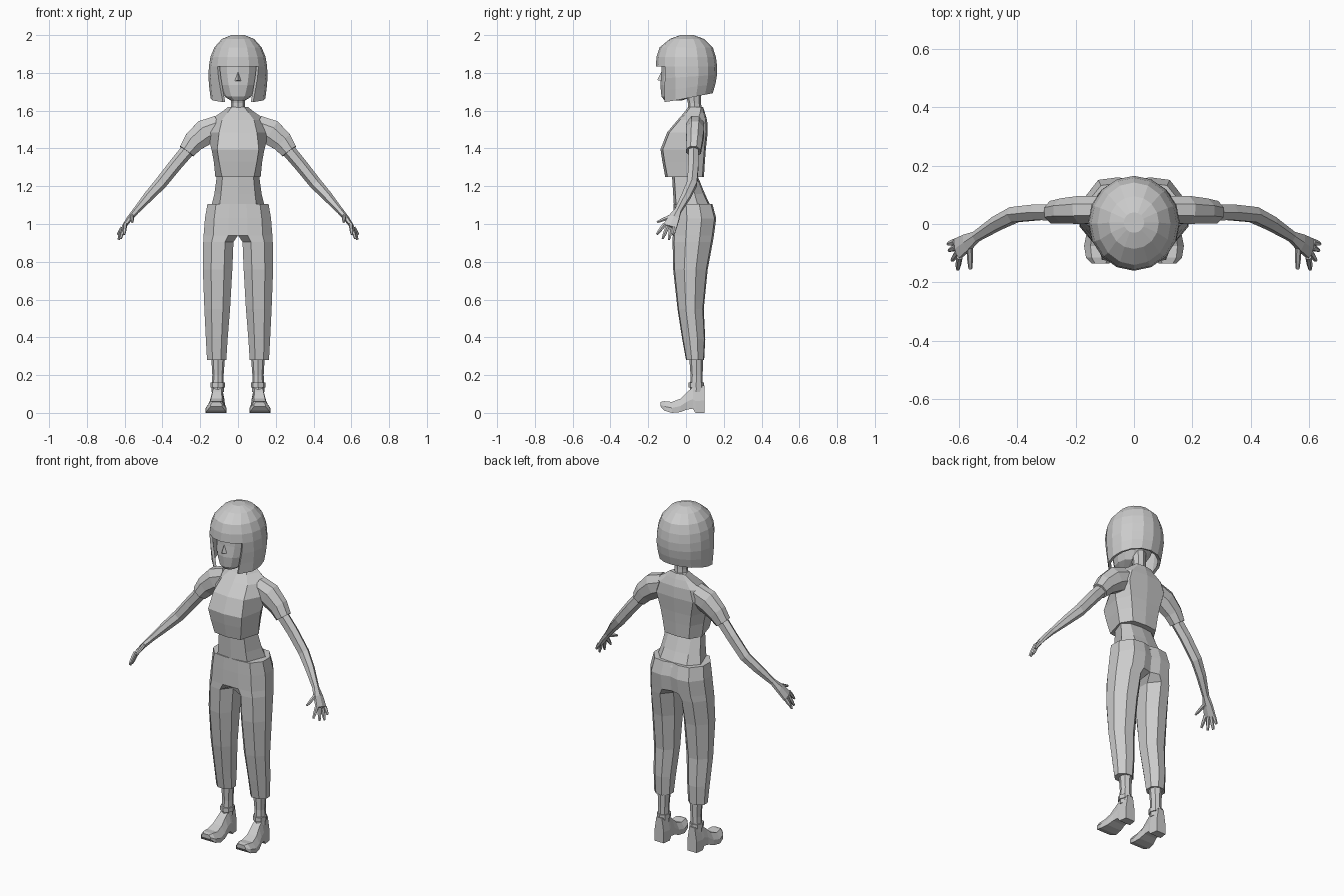
import bpy, bmesh, math
from mathutils import Vector

if "Cube" in bpy.data.objects:
    bpy.data.objects.remove(bpy.data.objects["Cube"])

grey = bpy.data.materials.new("plain grey")
grey.diffuse_color = (0.6, 0.6, 0.6, 1)
grey.use_nodes = True
grey.node_tree.nodes["Principled BSDF"].inputs["Base Color"].default_value = grey.diffuse_color


def finish(name, bm, mirror=False):
    bmesh.ops.recalc_face_normals(bm, faces=bm.faces)
    me = bpy.data.meshes.new(name)
    bm.to_mesh(me)
    bm.free()
    me.materials.append(grey)
    ob = bpy.data.objects.new(name, me)
    bpy.context.collection.objects.link(ob)
    if mirror:
        ob.modifiers.new("mirror", 'MIRROR').use_clip = True
    return ob


def loft(name, rings, mirror=False, caps=True, skip=None):
    """Skin a list of equal point rings; skip(ring, side) leaves a face out."""
    bm = bmesh.new()
    vs = [[bm.verts.new(p) for p in r] for r in rings]
    n = len(rings[0])
    for i in range(len(vs) - 1):
        for j in range(n):
            if skip and skip(i, j):
                continue
            k = (j + 1) % n
            bm.faces.new((vs[i][j], vs[i][k], vs[i + 1][k], vs[i + 1][j]))
    if caps:
        bm.faces.new(vs[0])
        bm.faces.new(vs[-1])
    return finish(name, bm, mirror)


def body_ring(z, f, b, wf, wm, wb):
    """Eight sided torso section: front, back, and widths at front, middle, back."""
    m = (f + b) / 2 + 0.03
    half = [(wf, f + 0.012), (wm, m), (wb, b - 0.008)]
    pts = [(0, f)] + half + [(0, b)] + [(-x, y) for x, y in reversed(half)]
    return [(x, y, z) for x, y in pts]


def oval(z, f, b, w, n, cx=0):
    c, r = (f + b) / 2, (b - f) / 2
    return [(cx + w * math.sin(2 * math.pi * k / n),
             c - r * math.cos(2 * math.pi * k / n), z) for k in range(n)]


def tube(name, path, n=6):
    """Mirrored limb: path entries are (centre, thickness, depth)."""
    pts = [Vector(p[0]) for p in path]
    rings = []
    for i, (c, a, b) in enumerate(path):
        t = (pts[min(i + 1, len(pts) - 1)] - pts[max(i - 1, 0)]).normalized()
        u = Vector((0, 1, 0))
        u = (u - t * u.dot(t)).normalized()
        v = t.cross(u)
        rings.append([pts[i] + u * b * math.cos(2 * math.pi * (k + .5) / n)
                      + v * a * math.sin(2 * math.pi * (k + .5) / n) * 1.1
                      for k in range(n)])
    return loft(name, rings, mirror=True)


# Shirt, waist and neck
loft("shirt", [body_ring(*r) for r in (
    (1.25, -.11, .095, .085, .12, .08),
    (1.33, -.125, .10, .10, .128, .09),
    (1.395, -.135, .105, .11, .14, .10),
    (1.485, -.10, .115, .10, .165, .12),
    (1.55, -.045, .112, .085, .15, .10),
    (1.59, -.01, .10, .055, .09, .065),
    (1.62, .012, .09, .033, .052, .035))])
loft("waist", [body_ring(*r) for r in (
    (1.08, -.063, .137, .10, .145, .09),
    (1.16, -.068, .10, .09, .125, .08),
    (1.27, -.075, .055, .08, .11, .07))])
loft("neck", [oval(z, f, b, w, 8) for z, f, b, w in (
    (1.58, .01, .085, .042), (1.64, .01, .08, .036), (1.72, -.01, .08, .04))])


# Trousers: one leg reaching the middle line, mirrored
def leg_ring(z, xi, xo, f, b):
    w, d = xo - xi, b - f
    ci = 0 if xi == 0 else .28
    return [(xi, f + ci * d, z), (xi + .28 * w, f, z), (xo - .28 * w, f + .04 * d, z),
            (xo, f + .32 * d, z), (xo, f + .66 * d, z), (xo - .3 * w, b - .04 * d, z),
            (xi + .3 * w, b, z), (xi, b - max(ci, .06) * d, z)]


loft("trousers", [leg_ring(*r) for r in (
    (1.105, 0, .162, -.065, .14), (1.03, 0, .175, -.068, .16),
    (.94, 0, .182, -.07, .148), (.905, .024, .184, -.071, .142),
    (.76, .03, .186, -.068, .115), (.55, .042, .178, -.045, .094),
    (.39, .055, .17, -.02, .102), (.28, .062, .164, 0, .096))], mirror=True)

# Ankles, straps and shoes
loft("ankle", [oval(z, f, b, w, 8, cx) for z, f, b, w, cx in (
    (.32, .015, .092, .038, .105), (.20, .024, .088, .030, .106),
    (.11, .02, .088, .033, .108))], mirror=True)
loft("ankle_strap", [oval(z, .012, .095, .038, 8, .107) for z in (.135, .16)],
     mirror=True)


def shoe_ring(y, zb, zt, w, cx):
    zm = zb + (zt - zb) * .45
    return [(cx - w, y, zb), (cx + w, y, zb), (cx + w, y, zm),
            (cx + .6 * w, y, zt), (cx - .6 * w, y, zt), (cx - w, y, zm)]


loft("shoe", [shoe_ring(*r) for r in (
    (.098, 0, .145, .03, .108), (.05, 0, .14, .037, .108),
    (.036, .022, .135, .037, .109), (.005, .018, .11, .04, .111),
    (-.03, .004, .075, .048, .114), (-.075, 0, .058, .055, .116),
    (-.115, .012, .062, .048, .116), (-.135, .034, .058, .03, .115))], mirror=True)

# Sleeves, arms and hands
tube("sleeve", [((.10, .05, 1.515), .06, .05), ((.175, .048, 1.485), .067, .052),
                ((.235, .045, 1.435), .055, .046), ((.272, .04, 1.385), .043, .042)], 8)
tube("arm", [((.25, .04, 1.41), .034, .032), ((.33, .04, 1.315), .032, .031),
             ((.41, .032, 1.215), .030, .030), ((.47, .002, 1.15), .025, .027),
             ((.54, -.043, 1.07), .016, .020), ((.572, -.064, 1.032), .014, .034),
             ((.605, -.085, .985), .010, .042)])
for name, base, tip in (
        ("index_finger", (.597, -.112, 1.0), (.603, -.155, .945)),
        ("middle_finger", (.603, -.097, .988), (.622, -.124, .922)),
        ("ring_finger", (.609, -.079, .98), (.632, -.09, .917)),
        ("little_finger", (.612, -.061, .98), (.636, -.068, .942)),
        ("thumb", (.562, -.08, 1.04), (.56, -.153, 1.01))):
    a, b = Vector(base), Vector(tip)
    tube(name, [(a, .010, .012), (a.lerp(b, .6), .009, .010), (b, .006, .006)])

# Head and nose
loft("head", [oval(z, f, b, w, 12) for z, f, b, w in (
    (1.655, -.115, -.02, .04), (1.675, -.13, .04, .072), (1.735, -.136, .09, .10),
    (1.80, -.13, .12, .115), (1.86, -.128, .13, .12), (1.94, -.09, .10, .08))])
bm = bmesh.new()
nose = [bm.verts.new(p) for p in ((-.02, -.125, 1.755), (.02, -.125, 1.755),
                                  (0, -.125, 1.815), (0, -.153, 1.762))]
for f in ((0, 1, 2), (0, 1, 3), (1, 2, 3), (2, 0, 3)):
    bm.faces.new([nose[i] for i in f])
finish("nose", bm)

# Bobbed hair: full cap above the fringe, open at the face below it
N = 16
hair = [oval(*r, N) for r in (
    (2.0, -.03, .04, .035), (1.98, -.085, .095, .085), (1.935, -.14, .142, .125),
    (1.885, -.156, .158, .146), (1.835, -.16, .165, .154))]
for t, f, b, w in ((.33, -.155, .164, .157), (.67, -.15, .156, .152),
                   (1, -.145, .142, .145)):
    ring = []
    for k, (x, y, z) in enumerate(oval(0, f, b, w, N)):
        hem = 1.642 + max(0, y + .12) / .26 * .05
        if k in (2, N - 2):          # front locks curl in towards the chin
            x, y = x * (1 - .22 * t), y - .012 * t
        ring.append((x, y, 1.835 + t * (hem - 1.835)))
    hair.append(ring)
ob = loft("hair", hair, caps=False, skip=lambda i, j: i >= 4 and j in (0, 1, N - 2, N - 1))
bm = bmesh.new()
bm.from_mesh(ob.data)
bm.verts.ensure_lookup_table()
bm.faces.new(bm.verts[:N])           # crown
bmesh.ops.recalc_face_normals(bm, faces=bm.faces)
bm.to_mesh(ob.data)
bm.free()
solid = ob.modifiers.new("thickness", 'SOLIDIFY')
solid.thickness = .016
solid.offset = -1
